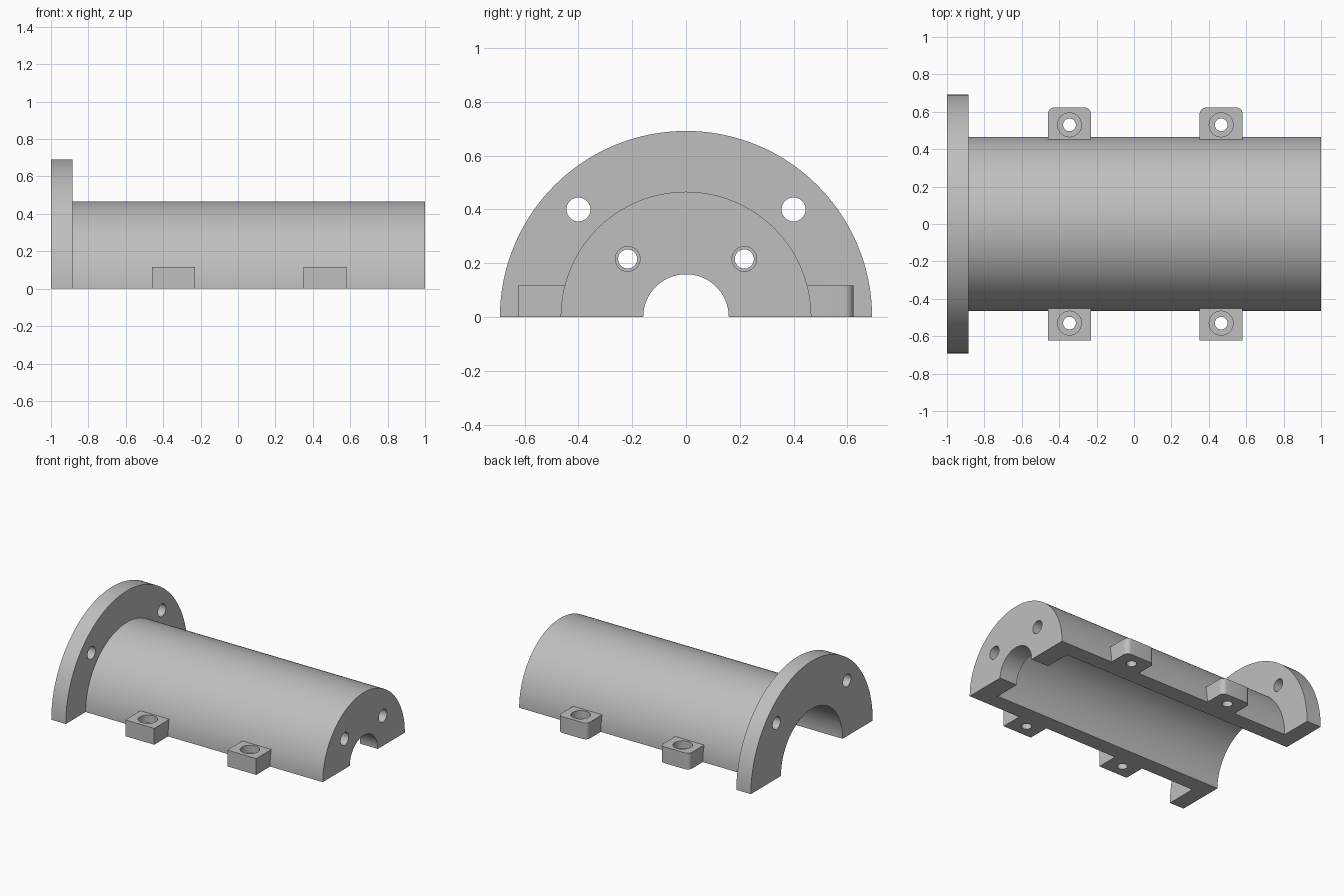
import bpy, bmesh
from math import sin, cos, pi, radians

default = bpy.data.objects.get("Cube")
if default:
    bpy.data.objects.remove(default, do_unlink=True)

metal = bpy.data.materials.new("plain grey metal")
metal.use_nodes = True
GREY = (0.52, 0.52, 0.52, 1)
metal.diffuse_color = GREY
metal.node_tree.nodes["Principled BSDF"].inputs["Base Color"].default_value = GREY

FLANGE_R, BODY_R, CAVITY_R, BORE_R = 0.692, 0.466, 0.35, 0.159
FLANGE_X, WALL_X = -0.885, 0.86
LUG_H, LUG_Y, LUG_OUT = 0.117, 0.53, 0.623


def add_object(name, bm):
    bmesh.ops.recalc_face_normals(bm, faces=bm.faces)
    mesh = bpy.data.meshes.new(name)
    bm.to_mesh(mesh)
    bm.free()
    mesh.materials.append(metal)
    obj = bpy.data.objects.new(name, mesh)
    bpy.context.collection.objects.link(obj)
    return obj


def activate(obj):
    bpy.ops.object.select_all(action="DESELECT")
    obj.select_set(True)
    bpy.context.view_layer.objects.active = obj


def half_lathe(name, profile, steps=64):
    """Sweep a closed (x, radius) profile over the upper half turn."""
    bm = bmesh.new()
    rings = []
    for i in range(steps + 1):
        a = pi * i / steps
        rings.append([bm.verts.new((x, r * cos(a), r * sin(a))) for x, r in profile])
    n = len(profile)
    for p, q in zip(rings, rings[1:]):
        for j in range(n):
            k = (j + 1) % n
            bm.faces.new((p[j], p[k], q[k], q[j]))
    bm.faces.new(rings[0])
    bm.faces.new(rings[-1])
    return add_object(name, bm)


def cut_cylinder(obj, centre, radius, depth, axis, sides=40):
    """Drill a round hole along x or z and discard the drill."""
    bpy.ops.mesh.primitive_cylinder_add(vertices=sides, radius=radius, depth=depth, location=centre)
    drill = bpy.context.object
    drill.hide_render = True
    if axis == "x":
        drill.rotation_euler.y = radians(90)
    mod = obj.modifiers.new("hole", "BOOLEAN")
    mod.operation, mod.solver, mod.object = "DIFFERENCE", "EXACT", drill
    activate(obj)
    bpy.ops.object.modifier_apply(modifier=mod.name)
    bpy.data.objects.remove(drill, do_unlink=True)


def smooth(obj):
    activate(obj)
    bpy.ops.object.shade_smooth_by_angle(angle=radians(30))


# Half housing: flange, hollow barrel and end wall
housing = half_lathe("housing_half", [
    (-1, CAVITY_R), (-1, FLANGE_R), (FLANGE_X, FLANGE_R), (FLANGE_X, BODY_R),
    (1, BODY_R), (1, BORE_R), (WALL_X, BORE_R), (WALL_X, CAVITY_R)])
for side in (-1, 1):
    # Flange bolt holes
    cut_cylinder(housing, (-0.94, side * 0.4, 0.4), 0.0446, 0.3, "x")
    # Stepped holes in the end wall
    cut_cylinder(housing, (0.93, side * 0.217, 0.216), 0.0355, 0.4, "x")
    cut_cylinder(housing, (1, side * 0.217, 0.216), 0.046, 0.14, "x")
smooth(housing)


# Clamping lugs with rounded outer corners and counterbored holes
def make_lug(name, x, side):
    inner, half = 0.4, 0.115
    bm = bmesh.new()
    bmesh.ops.create_cube(bm, size=1)
    for v in bm.verts:
        v.co.x = x + v.co.x * 2 * half
        v.co.y = side * (LUG_OUT if v.co.y > 0 else inner)
        v.co.z = (v.co.z + 0.5) * LUG_H
    corners = [e for e in bm.edges
               if all(abs(v.co.y) > 0.6 for v in e.verts)
               and abs(e.verts[0].co.z - e.verts[1].co.z) > 0.05]
    bmesh.ops.bevel(bm, geom=corners, offset=0.035, segments=8, profile=0.5, affect="EDGES")
    lug = add_object(name, bm)
    cut_cylinder(lug, (0, 0, 0), BODY_R, 3, "x", 128)
    cut_cylinder(lug, (x, side * LUG_Y, 0.05), 0.034, 0.4, "z")
    cut_cylinder(lug, (x, side * LUG_Y, LUG_H), 0.064, 0.11, "z")
    smooth(lug)


for end, x in (("flange_end", -0.345), ("wall_end", 0.466)):
    for label, side in (("front", -1), ("back", 1)):
        make_lug(f"{label}_lug_{end}", x, side)
